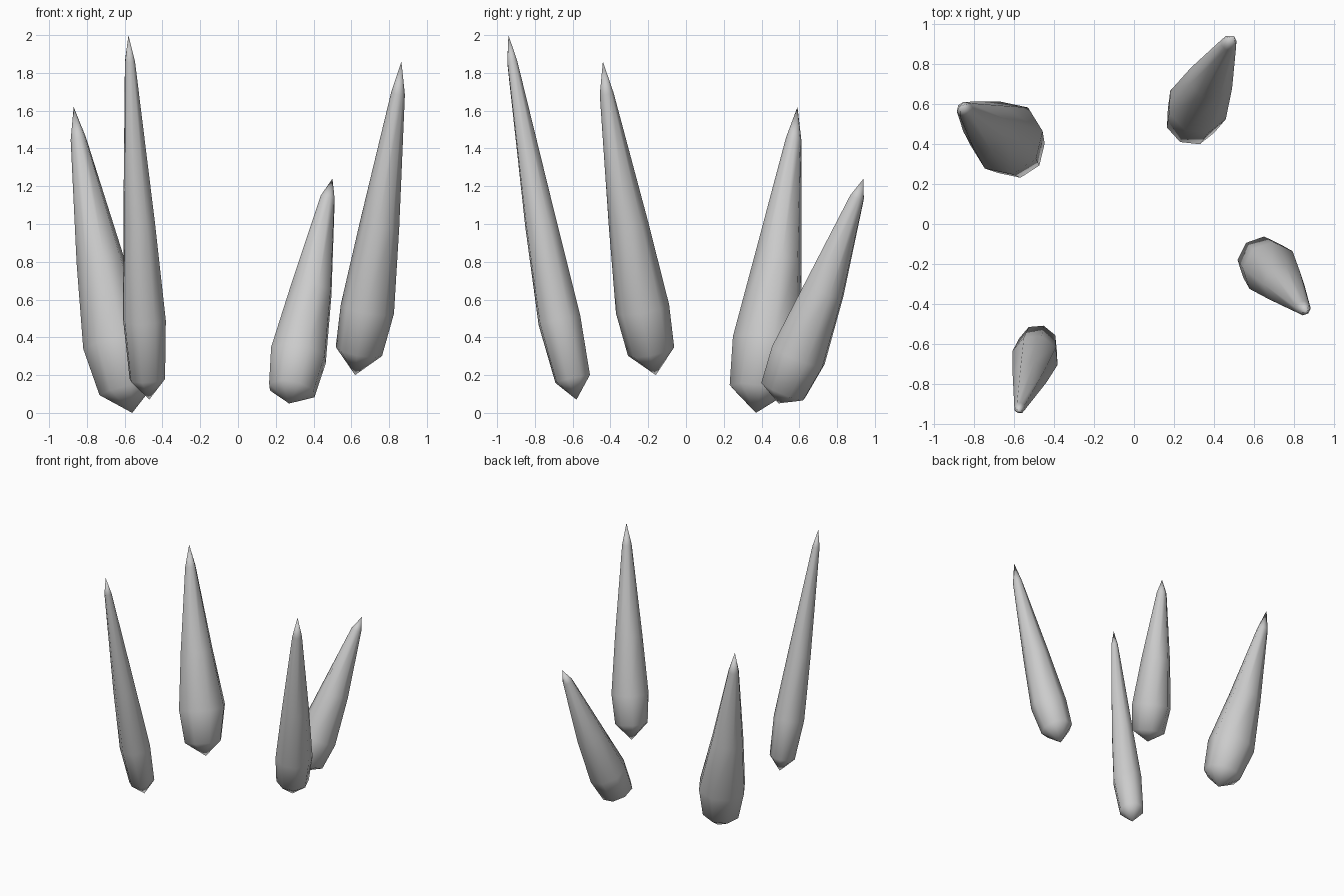
import bpy, bmesh, math
from mathutils import Vector

if "Cube" in bpy.data.objects:
    bpy.data.objects.remove(bpy.data.objects["Cube"])

SIDES = 8


def spike(name, base, rings, tip):
    """Loft a bent spike; rings are (x, y, z, radius) from base to tip."""
    base, tip = Vector(base), Vector(tip)
    path = [base] + [Vector(r[:3]) for r in rings] + [tip]
    lean = tip - base
    lean.z = 0
    bm = bmesh.new()
    loops = []
    for i, ring in enumerate(rings, 1):
        # each ring stands square to the curved centre line
        normal = (path[i + 1] - path[i - 1]).normalized()
        u = (lean - normal * lean.dot(normal)).normalized()
        v = normal.cross(u)
        loop = []
        for k in range(SIDES):
            a = 2 * math.pi * k / SIDES
            loop.append(bm.verts.new(path[i] + (u * math.cos(a) + v * math.sin(a)) * ring[3]))
        loops.append(loop)
    bottom, top = bm.verts.new(base), bm.verts.new(tip)
    for k in range(SIDES):
        n = (k + 1) % SIDES
        bm.faces.new((bottom, loops[0][n], loops[0][k]))
        for lo, hi in zip(loops, loops[1:]):
            bm.faces.new((lo[k], lo[n], hi[n], hi[k]))
        bm.faces.new((loops[-1][k], loops[-1][n], top))
    bmesh.ops.recalc_face_normals(bm, faces=bm.faces)
    for f in bm.faces:
        f.smooth = True
    mesh = bpy.data.meshes.new(name)
    bm.to_mesh(mesh)
    bm.free()
    bpy.context.collection.objects.link(bpy.data.objects.new(name, mesh))


# tall spike, front left
spike("front_left_spike", (-0.47, -0.58, 0.07),
      [(-0.48, -0.60, 0.18, 0.098), (-0.495, -0.67, 0.49, 0.118),
       (-0.523, -0.768, 1.0, 0.088), (-0.572, -0.92, 1.86, 0.028)],
      (-0.58, -0.94, 2.0))

# thick spike, back left
spike("back_left_spike", (-0.56, 0.37, 0.0),
      [(-0.59, 0.375, 0.12, 0.148), (-0.638, 0.43, 0.37, 0.187),
       (-0.73, 0.487, 0.81, 0.128), (-0.845, 0.57, 1.45, 0.042)],
      (-0.87, 0.59, 1.62))

# high spike, front right
spike("front_right_spike", (0.62, -0.16, 0.2),
      [(0.64, -0.185, 0.325, 0.125), (0.685, -0.23, 0.55, 0.143),
       (0.75, -0.305, 1.0, 0.105), (0.847, -0.42, 1.69, 0.037)],
      (0.865, -0.44, 1.86))

# short spike, back right
spike("back_right_spike", (0.27, 0.49, 0.05),
      [(0.285, 0.515, 0.12, 0.13), (0.32, 0.595, 0.305, 0.156),
       (0.388, 0.73, 0.65, 0.115), (0.475, 0.905, 1.14, 0.04)],
      (0.50, 0.94, 1.24))
